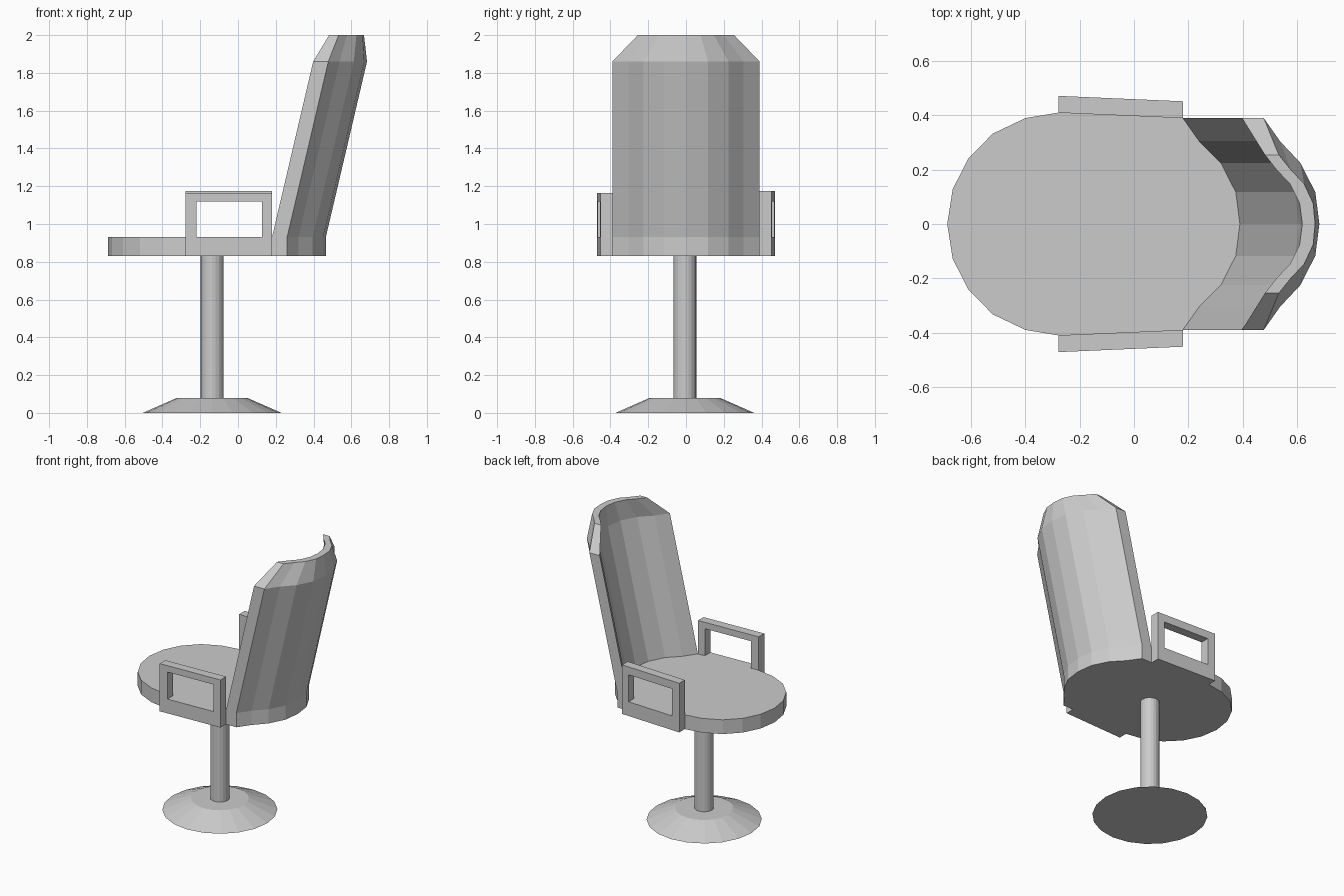
import bpy, bmesh

if "Cube" in bpy.data.objects:
    bpy.data.objects.remove(bpy.data.objects["Cube"])

CX, CY = -0.137, -0.006          # axis of the pedestal
SEAT_LOW, SEAT_TOP = 0.83, 0.93


def finish(name, bm):
    bmesh.ops.recalc_face_normals(bm, faces=bm.faces)
    mesh = bpy.data.meshes.new(name)
    bm.to_mesh(mesh)
    bm.free()
    obj = bpy.data.objects.new(name, mesh)
    bpy.context.collection.objects.link(obj)
    return obj


def bridge(bm, a, b, closed=True):
    n = len(a)
    for i in range(n if closed else n - 1):
        j = (i + 1) % n
        bm.faces.new((a[i], a[j], b[j], b[i]))


def mirrored(half):
    """Half outline ending on y = 0 -> full outline, from +y to -y."""
    return half + [(x, -y) for x, y in reversed(half[:-1])]


def cone(name, r1, r2, z1, z2):
    bm = bmesh.new()
    bmesh.ops.create_cone(bm, cap_ends=True, segments=20, radius1=r1, radius2=r2, depth=z2 - z1)
    bmesh.ops.translate(bm, verts=bm.verts, vec=(CX, CY, (z1 + z2) / 2))
    return finish(name, bm)


# Pedestal
cone("base", 0.367, 0.185, 0.0, 0.08)
cone("column", 0.061, 0.061, 0.08, SEAT_LOW)

# Cross-section of the curved backrest at seat height
inner = [(0.18, 0.39), (0.24, 0.305), (0.32, 0.225), (0.375, 0.117), (0.39, 0)]
outer = [(0.26, 0.39), (0.32, 0.305), (0.395, 0.225), (0.45, 0.117), (0.465, 0)]
top_in = [(0.482, 0.255), (0.525, 0.2), (0.575, 0.147), (0.61, 0.076), (0.62, 0)]
top_out = [(0.533, 0.255), (0.577, 0.2), (0.627, 0.147), (0.66, 0.076), (0.667, 0)]

# Seat: rounded front, back edge following the backrest
front = [(0.18, 0.39), (-0.28, 0.41), (-0.40, 0.39), (-0.52, 0.333),
         (-0.61, 0.242), (-0.668, 0.128), (-0.688, 0)]
outline = mirrored(front) + mirrored(outer)[::-1]
bm = bmesh.new()
low, high = ([bm.verts.new((x, y, z)) for x, y in outline] for z in (SEAT_LOW, SEAT_TOP))
bridge(bm, low, high)
bm.faces.new(low)
bm.faces.new(high)
finish("seat", bm)

# Backrest: leaning curved shell, narrowed at the top
def shift(pts, dx):
    return [(x + dx, y) for x, y in pts]


bm = bmesh.new()
levels = [(SEAT_TOP, inner, outer),
          (1.86, shift(inner, 0.218), shift(outer, 0.218)),
          (2.0, top_in, top_out)]
rings = []
for z, a, b in levels:
    ring = mirrored(a) + mirrored(b)[::-1]
    rings.append([bm.verts.new((x, y, z)) for x, y in ring])
for a, b in zip(rings, rings[1:]):
    bridge(bm, a, b)
half = len(rings[-1]) // 2
bridge(bm, rings[-1][:half], rings[-1][half:][::-1], closed=False)
finish("backrest", bm)


# Armrests: rectangular frames following the seat sides
def rect(x1, x2, z1, z2):
    return [(x1, z1), (x2, z1), (x2, z2), (x1, z2)]


def armrest(name, side, height):
    bm = bmesh.new()
    loops = []
    for offset in (0.0, 0.062):
        for pts in (rect(-0.278, 0.18, SEAT_LOW, height), rect(-0.22, 0.128, SEAT_TOP, 1.12)):
            loops.append([bm.verts.new((x, side * (0.41 - 0.0435 * (x + 0.28) + offset), z))
                          for x, z in pts])
    in_frame, in_hole, out_frame, out_hole = loops
    bridge(bm, in_frame, in_hole)
    bridge(bm, out_frame, out_hole)
    bridge(bm, in_frame, out_frame)
    bridge(bm, in_hole, out_hole)
    finish(name, bm)


armrest("armrest_front", -1, 1.165)
armrest("armrest_rear", 1, 1.175)
